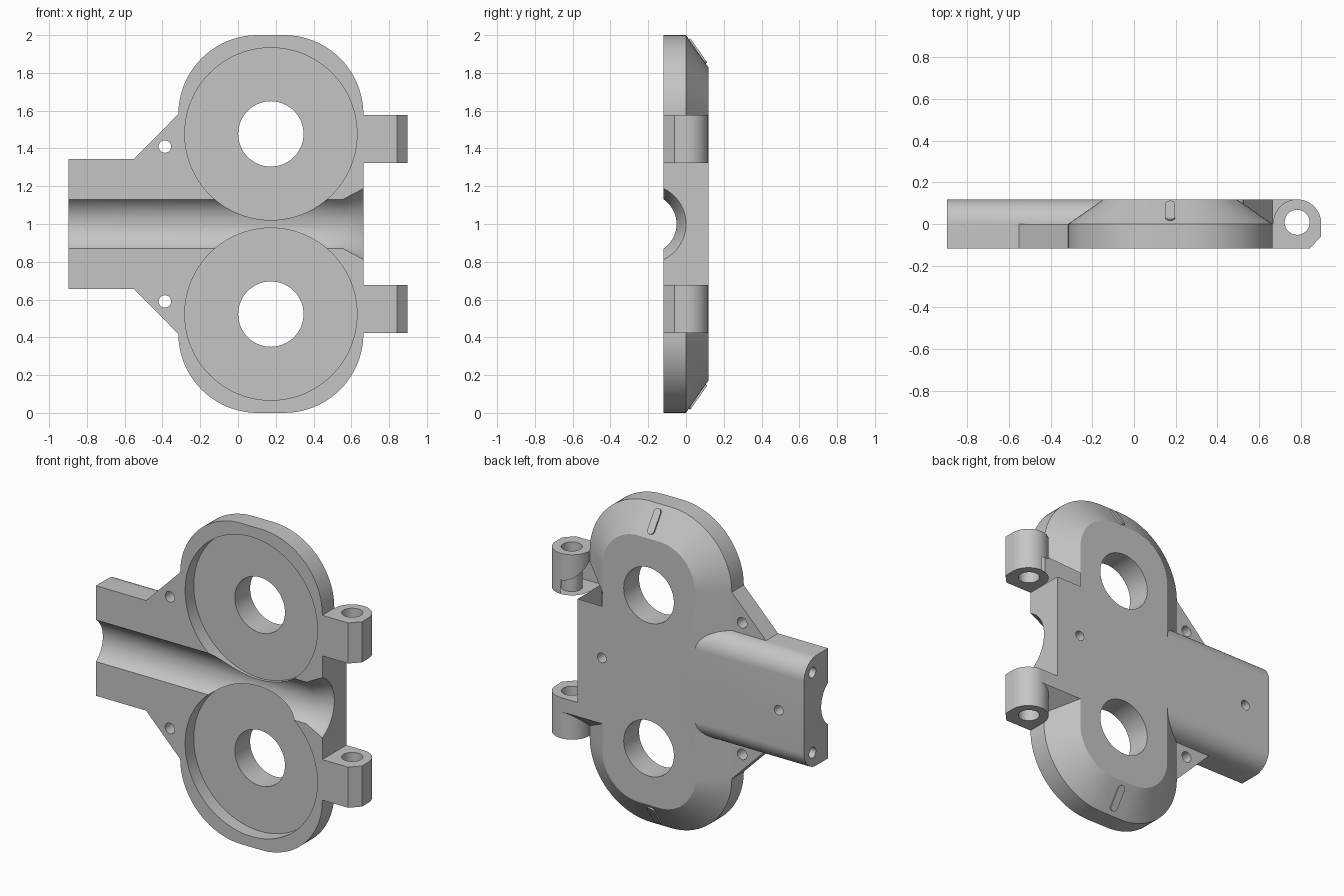
import bpy, bmesh
from math import cos, sin, radians
from mathutils import Vector, Matrix

if "Cube" in bpy.data.objects:
    bpy.data.objects.remove(bpy.data.objects["Cube"], do_unlink=True)

F, B = -0.118, 0.118          # front and back planes
CX = 0.174                    # middle of the round plates
EDGE = CX + 0.49              # flat end beside the hinge lugs
LX = 0.782                    # hinge axis

grey = bpy.data.materials.new("plain grey")
grey.use_nodes = True
grey.diffuse_color = (0.56, 0.56, 0.56, 1)
grey.node_tree.nodes["Principled BSDF"].inputs["Base Color"].default_value = (0.56, 0.56, 0.56, 1)

PLACE = {"x": lambda a, b, t: (t, a, b),
         "y": lambda a, b, t: (a, t, b),
         "z": lambda a, b, t: (a, b, t)}


def arc(a, b, r, start=0, end=360, n=64):
    full = end - start == 360
    steps = n if full else n + 1
    return [(a + r * cos(radians(start + (end - start) * i / n)),
             b + r * sin(radians(start + (end - start) * i / n))) for i in range(steps)]


def loft(name, rings, axis):
    """Solid through equal-length outlines, each given as (points, position)."""
    bm = bmesh.new()
    loops = [[bm.verts.new(PLACE[axis](a, b, t)) for a, b in pts] for pts, t in rings]
    for lo, hi in zip(loops, loops[1:]):
        for i in range(len(lo)):
            j = (i + 1) % len(lo)
            bm.faces.new((lo[i], lo[j], hi[j], hi[i]))
    bm.faces.new(loops[0])
    bm.faces.new(loops[-1])
    bmesh.ops.recalc_face_normals(bm, faces=bm.faces)
    mesh = bpy.data.meshes.new(name)
    bm.to_mesh(mesh)
    bm.free()
    mesh.materials.append(grey)
    ob = bpy.data.objects.new(name, mesh)
    bpy.context.collection.objects.link(ob)
    return ob


def prism(name, pts, lo, hi, axis):
    return loft(name, [(pts, lo), (pts, hi)], axis)


def combine(target, tool, operation):
    mod = target.modifiers.new(operation.lower(), "BOOLEAN")
    mod.operation, mod.solver, mod.object = operation, "EXACT", tool
    bpy.context.view_layer.objects.active = target
    bpy.ops.object.modifier_apply(modifier=mod.name)
    bpy.data.objects.remove(tool, do_unlink=True)


def rounded(w, h, r):
    pts = []
    for sx, sz, start in ((1, 1, 0), (-1, 1, 90), (-1, -1, 180), (1, -1, 270)):
        pts += arc(CX + sx * (w - r), 1 + sz * (h - r), r, start, start + 90, 20)
    return pts


def flip(pts, side):
    """Place points given above the middle line on the upper or lower half."""
    return [(a, 1 + side * (z - 1)) for a, z in pts]


# Double plate with a wide sloped edge at the back
outer, inner = rounded(0.49, 1.0, 0.42), rounded(0.32, 0.83, 0.25)
body = loft("body", [(outer, F), (outer, 0), (inner, B)], "y")

# Arm with rounded back edges
arm = [(F, 0.657)] + arc(0, 0.775, B, -90, 0, 12) + arc(0, 1.225, B, 0, 90, 12) + [(F, 1.343)]
combine(body, prism("arm", arm, -0.897, 0.0, "x"), "UNION")

# Square block between the hinge lugs
block = [(0.3, 0.677), (EDGE, 0.677), (EDGE, 1.323), (0.3, 1.323)]
combine(body, prism("end_block", block, F, B, "y"), "UNION")

lug = [(0.62, F), (0.842, F), (0.897, -0.06)] + arc(LX, 0.003, 0.115, 0, 180, 32) + [(0.62, 0.0)]
for side in (1, -1):
    # Gusset, hinge lug and the sloped web tying the lug to the plate
    gusset = flip([(-0.56, 1.335), (-0.31, 1.588), (-0.2, 1.588), (-0.2, 1.335)], side)
    combine(body, prism("gusset", gusset, F, 0, "y"), "UNION")
    z0, z1 = sorted((1 + side * 0.323, 1 + side * 0.576))
    combine(body, prism("hinge_lug", lug, z0, z1, "z"), "UNION")
    web = flip([(-0.02, 1.323), (B, 1.323), (B, 1.41), (-0.02, 1.53)], side)
    combine(body, prism("lug_web", web, 0.45, LX, "x"), "UNION")

for side in (1, -1):
    z = 1 + side * 0.477
    # Round recess, centre bore, gusset hole, lug bore and arm end hole
    combine(body, prism("recess", arc(CX, z, 0.456, n=96), F - 0.1, -0.033, "y"), "DIFFERENCE")
    combine(body, prism("bore", arc(CX, z, 0.173), -0.3, 0.3, "y"), "DIFFERENCE")
    combine(body, prism("gusset_hole", arc(-0.387, 1 + side * 0.41, 0.033, n=32), -0.3, 0.3, "y"), "DIFFERENCE")
    z0, z1 = sorted((1 + side * 0.3, 1 + side * 0.6))
    combine(body, prism("lug_bore", arc(LX, 0.008, 0.06, n=40), z0, z1, "z"), "DIFFERENCE")
    combine(body, prism("end_hole", arc(0.035, 1 + side * 0.25, 0.033, n=32), -1, -0.7, "x"), "DIFFERENCE")

# Blind holes in the back
for x in (0.498, -0.722):
    combine(body, prism("blind_hole", arc(x, 1, 0.03, n=32), 0.02, 0.2, "y"), "DIFFERENCE")

# Shallow channel along the arm, flared at the far end
channel = [(arc(-0.208, 1, r, n=96), x) for r, x in ((0.158, -1), (0.158, 0.555), (0.208, EDGE), (0.226, 0.704))]
combine(body, loft("channel", channel, "x"), "DIFFERENCE")

# Raised rounded tabs on the sloped edges
tabs = []
for side, label in ((1, "upper"), (-1, "lower")):
    half, r = 0.055, 0.023
    shape = arc(0, half, r, 0, 180, 12) + arc(0, -half, r, 180, 360, 12)
    tab = prism(label + "_tab", shape, -0.02, 0.009, "z")
    along = Vector((0, B, -0.17 * side)).normalized()
    out = Vector((0, 0.17, B * side)).normalized()
    across = along.cross(out)
    turn = Matrix((across, along, out)).transposed().to_4x4()
    tab.data.transform(Matrix.Translation((CX, 0.06, 1 + side * 0.914)) @ turn)
    tabs.append(tab)

# Smooth curved walls, keep edges crisp
for ob in [body] + tabs:
    bpy.ops.object.select_all(action="DESELECT")
    ob.select_set(True)
    bpy.context.view_layer.objects.active = ob
    bpy.ops.object.shade_smooth_by_angle(angle=radians(30))
